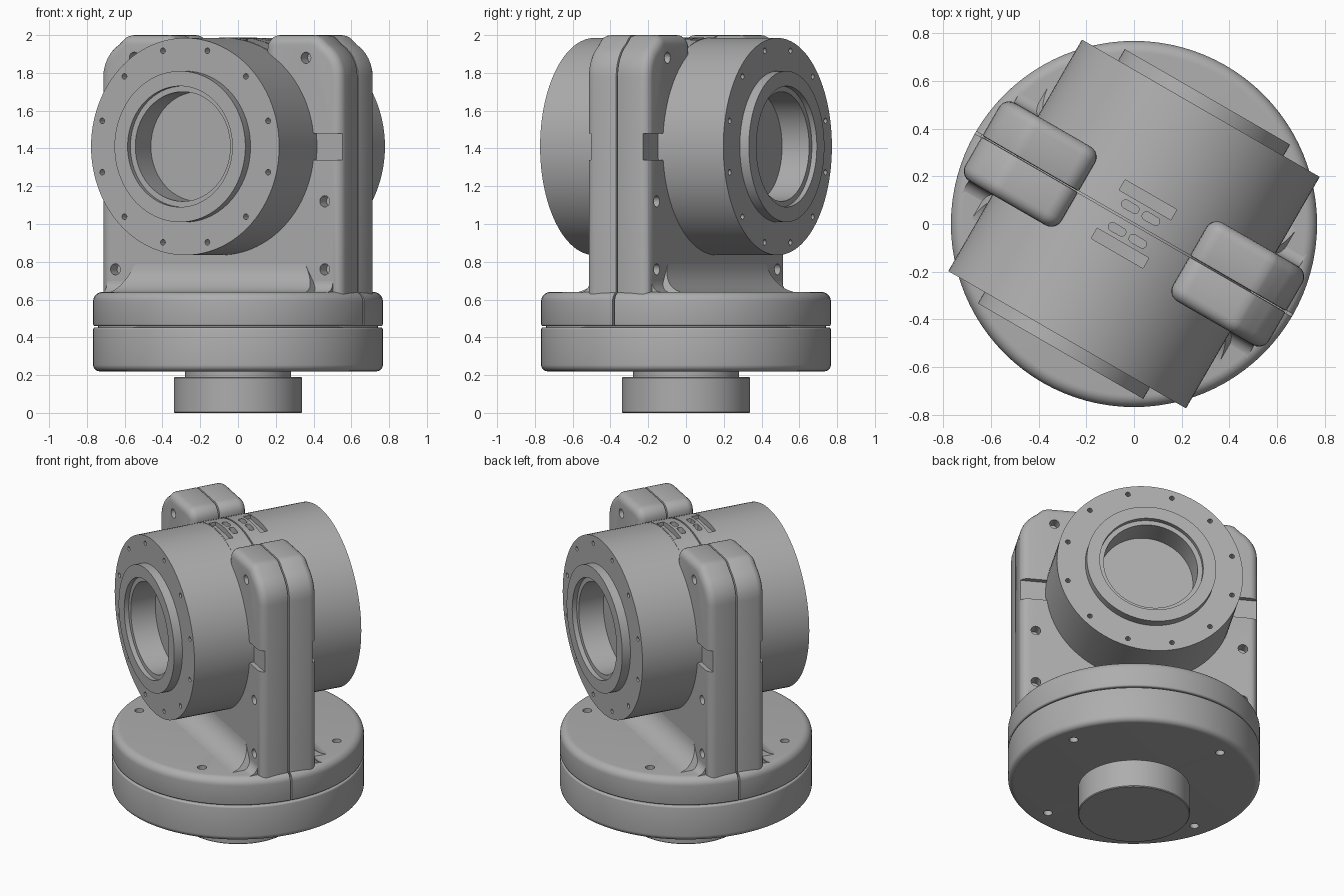
import bpy, bmesh
from math import radians, sin, cos, pi
from mathutils import Matrix, Vector

if "Cube" in bpy.data.objects:
    bpy.data.objects.remove(bpy.data.objects["Cube"])

TURN = radians(-30)      # whole assembly is turned about z
AXIS_Z = 1.41            # height of the drum axis
FACE = 0.19              # half thickness of the yoke

grey = bpy.data.materials.new("machined grey")
grey.use_nodes = True
COLOR = (0.42, 0.42, 0.42, 1)
grey.diffuse_color = COLOR
grey.node_tree.nodes["Principled BSDF"].inputs["Base Color"].default_value = COLOR


def finish(bm, name, spin=0.0):
    """Turn a bmesh into an object rotated with the assembly."""
    bmesh.ops.recalc_face_normals(bm, faces=bm.faces)
    mesh = bpy.data.meshes.new(name)
    bm.to_mesh(mesh)
    bm.free()
    mesh.materials.append(grey)
    obj = bpy.data.objects.new(name, mesh)
    obj.rotation_euler.z = TURN + spin
    bpy.context.collection.objects.link(obj)
    smooth(obj)
    return obj


def smooth(obj):
    obj.data.shade_smooth()
    obj.data.set_sharp_from_angle(angle=radians(32))


def lathe(bm, profile, matrix=Matrix(), steps=96):
    verts = [bm.verts.new((r, 0, h)) for r, h in profile]
    edges = [bm.edges.new(pair) for pair in zip(verts, verts[1:])]
    bmesh.ops.spin(bm, geom=verts + edges, cent=(0, 0, 0), axis=(0, 0, 1),
                   angle=2 * pi, steps=steps, use_duplicate=False)
    bmesh.ops.remove_doubles(bm, verts=bm.verts, dist=1e-5)
    bmesh.ops.transform(bm, matrix=matrix, verts=bm.verts)


def arc(cx, cy, r, start, end, n=8):
    angles = [radians(start + (end - start) * i / n) for i in range(n + 1)]
    return [(cx + r * cos(a), cy + r * sin(a)) for a in angles]


def pin(bm, centre, r, depth, axis="Z"):
    rot = Matrix.Rotation(pi / 2, 4, "X") if axis == "Y" else Matrix()
    bmesh.ops.create_cone(bm, cap_ends=True, segments=16, radius1=r, radius2=r,
                          depth=depth, matrix=Matrix.Translation(centre) @ rot)


def block(bm, centre, size):
    bmesh.ops.create_cube(bm, size=1, matrix=Matrix.Translation(centre)
                          @ Matrix.Diagonal((*size, 1)))


def cut(obj, bm):
    """Subtract the cutter shapes and bake the result."""
    cutter = finish(bm, "cutter", obj.rotation_euler.z - TURN)
    cutter.hide_render = True
    mod = obj.modifiers.new("cut", "BOOLEAN")
    mod.object, mod.operation, mod.solver = cutter, "DIFFERENCE", "EXACT"
    bpy.context.view_layer.update()
    baked = bpy.data.meshes.new_from_object(
        obj.evaluated_get(bpy.context.evaluated_depsgraph_get()))
    obj.modifiers.clear()
    obj.data = baked
    bpy.data.objects.remove(cutter)
    smooth(obj)


def base_holes(z, depth):
    bm = bmesh.new()
    for k in range(4):
        a = radians(45 + 90 * k)
        pin(bm, (0.64 * cos(a), 0.64 * sin(a), z), 0.028, depth)
    return bm


# Foot and neck
bm = bmesh.new()
lathe(bm, [(0, 0), (0.335, 0), (0.34, 0.005), (0.34, 0.185), (0.335, 0.19),
           (0.28, 0.19), (0.28, 0.23), (0, 0.23)])
finish(bm, "foot")

# Lower base disc
bm = bmesh.new()
lathe(bm, [(0, 0.22)] + arc(0.732, 0.255, 0.035, -90, 0)
      + arc(0.757, 0.442, 0.01, 0, 90, 3) + [(0.74, 0.452), (0.74, 0.47), (0, 0.47)])
cut(finish(bm, "lower_base"), base_holes(0.22, 0.16))

# Upper base disc
bm = bmesh.new()
lathe(bm, [(0, 0.46)] + arc(0.757, 0.47, 0.01, -90, 0, 3)
      + arc(0.717, 0.59, 0.05, 0, 90) + [(0, 0.64)])
cutters = base_holes(0.64, 0.16)
for side in (-1, 1):
    block(cutters, (0.76 * side, 0, 0.56), (0.08, 0.012, 0.3))
cut(finish(bm, "upper_base"), cutters)

# Yoke: two mirrored half shells, each a U outline with rounded shoulders
right = [(0.735, 0.47)] + arc(0.535, 1.78, 0.2, 0, 60, 6) + arc(0.55, 1.9, 0.1, 62, 90, 3)
right += arc(0.34, 1.93, 0.07, 90, 180, 6) + [(0.27, 1.6)]
outline = right + [(-u, z) for u, z in reversed(right)]
for name, spin in (("front_yoke", 0), ("back_yoke", pi)):
    bm = bmesh.new()
    face = bm.faces.new([bm.verts.new((u, -0.002, z)) for u, z in outline])
    new = bmesh.ops.extrude_face_region(bm, geom=[face])["geom"]
    moved = [v for v in new if isinstance(v, bmesh.types.BMVert)]
    bmesh.ops.translate(bm, vec=(0, 0.002 - FACE, 0), verts=moved)
    bm.normal_update()
    for near, width, segs in ((False, 0.05, 5), (True, 0.008, 2)):
        limit = [e for e in bm.edges if e.is_manifold
                 and all((v.co.y > -0.003) if near else (v.co.y < 0.001 - FACE)
                         for v in e.verts)]
        bmesh.ops.bevel(bm, geom=limit, offset=width, segments=segs,
                        profile=0.5, affect="EDGES")
    yoke = finish(bm, name, spin)
    # Cross grooves and screw holes
    cutters = bmesh.new()
    block(cutters, (0, -FACE, 1.41), (1.6, 0.06, 0.14))
    for side in (-1, 1):
        for u, z in ((0.525, 1.88), (0.64, 1.12), (0.64, 0.76)):
            pin(cutters, (side * u, -FACE, z), 0.03, 0.14, "Y")
    cut(yoke, cutters)

    # Concave fillets where the yoke meets the base
    for r, low, high, label in ((0.15, 0.6, 0.52, "web"), (0.06, 0.69, 0.69, "arm")):
        bm = bmesh.new()
        curve = arc(-FACE - r, 0.638 + r, r, 0, -90) + [(-0.1, 0.638), (-0.1, 0.638 + r)]
        ends = []
        for side in (-1, 1):
            ends.append([bm.verts.new((side * (low + (high - low) * (z - 0.638) / r), y, z))
                         for y, z in curve])
            bm.faces.new(ends[-1])
        for i in range(len(curve)):
            j = (i + 1) % len(curve)
            bm.faces.new((ends[0][i], ends[0][j], ends[1][j], ends[1][i]))
        finish(bm, name + "_" + label + "_fillet", spin)

# Hub between the drums, with slots on top
to_axis = Matrix.Translation((0, 0, AXIS_Z)) @ Matrix.Rotation(pi / 2, 4, "X")
bm = bmesh.new()
lathe(bm, [(0, -0.15), (0.577, -0.15), (0.577, -0.004), (0.565, -0.004),
           (0.565, 0.004), (0.577, 0.004), (0.577, 0.15), (0, 0.15)], to_axis)
hub = finish(bm, "hub")
cutters = bmesh.new()
for side in (-1, 1):
    block(cutters, (0, side * 0.117, 1.98), (0.25, 0.05, 0.06))
    for u in (-0.05, 0.05):
        start = len(cutters.verts)
        pin(cutters, (0, 0, 0), 0.018, 0.06)
        cutters.verts.ensure_lookup_table()
        for v in cutters.verts[start:]:
            v.co += Vector((u + (0.022 if v.co.x > 0 else -0.022), side * 0.055, 1.98))
cut(hub, cutters)

# Drums: stepped bore, raised collar and a ring of twelve bolt holes
for name, spin in (("front_drum", 0), ("back_drum", pi)):
    bm = bmesh.new()
    lathe(bm, [(0, 0.42), (0.29, 0.42), (0.29, 0.585), (0.32, 0.585), (0.32, 0.615),
               (0.40, 0.615), (0.40, 0.56), (0.575, 0.56), (0.575, 0.15), (0, 0.15)], to_axis)
    drum = finish(bm, name, spin)
    cutters = bmesh.new()
    for k in range(12):
        a = radians(15 + 30 * k)
        pin(cutters, (0.525 * cos(a), -0.56, AXIS_Z + 0.525 * sin(a)), 0.015, 0.1, "Y")
    cut(drum, cutters)
